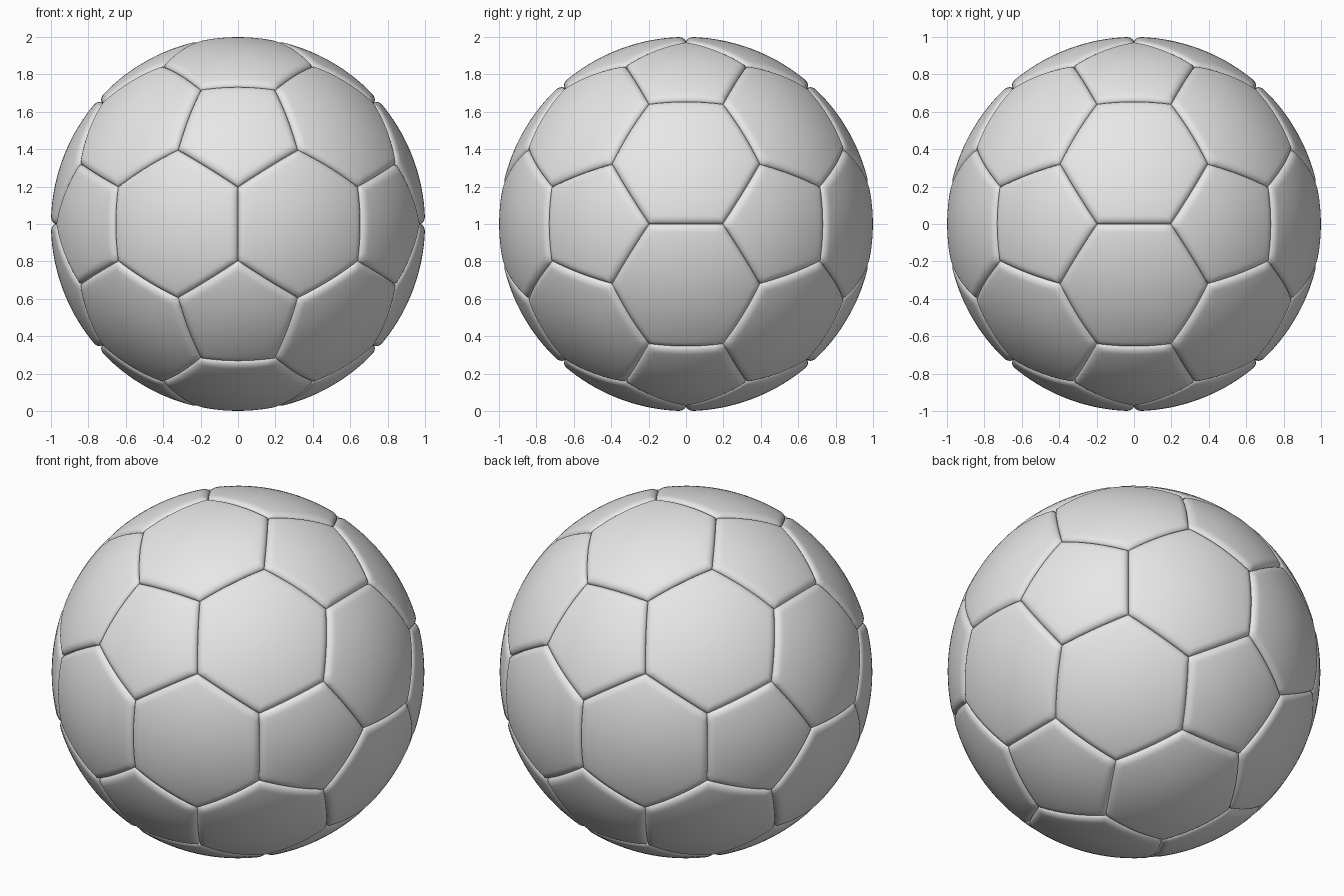
import bpy, bmesh, math
from itertools import combinations
from mathutils import Vector

RADIUS = 1.0
SEAM_DEPTH = 0.027
SEAM_WIDTH = 0.045
SEGMENTS = 12        # divisions along each panel side
ROUND_STEPS = 7      # rings across the rounded rim
INNER_RINGS = 9

if "Cube" in bpy.data.objects:
    bpy.data.objects.remove(bpy.data.objects["Cube"])

grey = bpy.data.materials.new("light grey")
grey.use_nodes = True
grey.diffuse_color = (0.8, 0.8, 0.8, 1)
grey.node_tree.nodes["Principled BSDF"].inputs["Base Color"].default_value = (0.8, 0.8, 0.8, 1)

# Icosahedron corners give the pentagon centres, its triangles the hexagon centres
phi = (1 + math.sqrt(5)) / 2
ico = []
for s in (-1, 1):
    for t in (-1, 1):
        ico += [Vector((0, s * phi, t)), Vector((s, 0, t * phi)), Vector((s * phi, t, 0))]


def adjacent(a, b):
    return (a - b).length < 2.1


edges = [(a, b) for a, b in combinations(ico, 2) if adjacent(a, b)]
corners = [((2 * a + b) / 3).normalized() for a, b in edges]
corners += [((a + 2 * b) / 3).normalized() for a, b in edges]
hex_centres = [(a + b + c) / 3 for a, b, c in combinations(ico, 3)
               if adjacent(a, b) and adjacent(b, c) and adjacent(a, c)]


def panel_outline(direction, sides):
    """Nearest corners to a direction, ordered counter-clockwise from outside."""
    n = direction.normalized()
    ring = sorted(corners, key=lambda p: (p - n).length)[:sides]
    u = (ring[0] - n * ring[0].dot(n)).normalized()
    v = n.cross(u)
    return sorted(ring, key=lambda p: math.atan2(p.dot(v), p.dot(u)))


def add_panel(bm, outline):
    """Spherical panel with a rounded rim that dips into the seam."""
    n = len(outline)
    centre = sum(outline, Vector()) / n
    apothem = ((outline[0] + outline[1]) / 2 - centre).length
    rings = []
    for i in range(ROUND_STEPS + 1):
        a = math.pi / 2 * i / ROUND_STEPS
        rings.append((1 - SEAM_WIDTH * (1 - math.cos(a)) / apothem,
                      RADIUS - SEAM_DEPTH * (1 - math.sin(a))))
    inner = rings[-1][0]
    rings += [(inner * (1 - k / INNER_RINGS), RADIUS) for k in range(1, INNER_RINGS)]

    rim = [outline[s].lerp(outline[(s + 1) % n], k / SEGMENTS)
           for s in range(n) for k in range(SEGMENTS)]
    loops = [[bm.verts.new(centre.lerp(p, f).normalized() * r) for p in rim] for f, r in rings]
    pole = bm.verts.new(centre.normalized() * RADIUS)
    count = len(rim)
    for outer, inside in zip(loops, loops[1:]):
        for i in range(count):
            j = (i + 1) % count
            bm.faces.new((outer[i], outer[j], inside[j], inside[i]))
    for i in range(count):
        bm.faces.new((loops[-1][i], loops[-1][(i + 1) % count], pole))


def build_panels(name, directions, sides):
    bm = bmesh.new()
    for d in directions:
        add_panel(bm, panel_outline(d, sides))
    for f in bm.faces:
        f.smooth = True
    mesh = bpy.data.meshes.new(name)
    bm.to_mesh(mesh)
    bm.free()
    mesh.materials.append(grey)
    obj = bpy.data.objects.new(name, mesh)
    obj.location.z = RADIUS
    bpy.context.collection.objects.link(obj)


build_panels("pentagon_panels", ico, 5)
build_panels("hexagon_panels", hex_centres, 6)
